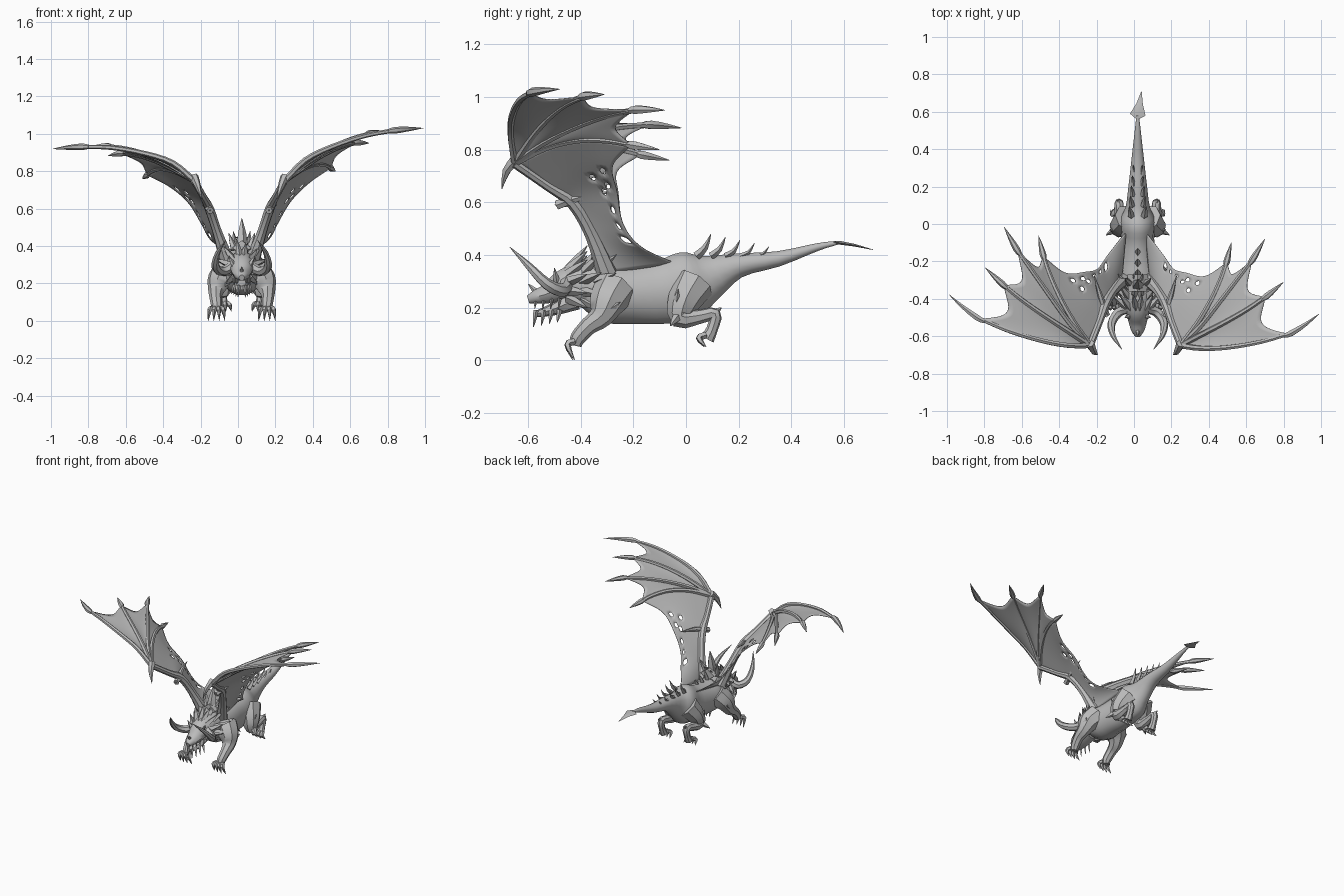
import bpy, bmesh, math, random
from mathutils import Vector

random.seed(4)
if "Cube" in bpy.data.objects:
    bpy.data.objects.remove(bpy.data.objects["Cube"], do_unlink=True)

grey = bpy.data.materials.new("stone grey")
grey.use_nodes = True
grey.diffuse_color = (.5, .5, .5, 1)
grey.node_tree.nodes["Principled BSDF"].inputs["Base Color"].default_value = (.5, .5, .5, 1)
MID = .02  # the body's centre line
parts = []


def finish(name, bm):
    bmesh.ops.recalc_face_normals(bm, faces=bm.faces)
    mesh = bpy.data.meshes.new(name)
    bm.to_mesh(mesh)
    bm.free()
    mesh.materials.append(grey)
    obj = bpy.data.objects.new(name, mesh)
    bpy.context.collection.objects.link(obj)
    parts.append(obj)
    return obj


def spline(points, steps):
    """Smooth every component of the points, radii included."""
    pts = [Vector(p) for p in points]
    pts = [pts[0] * 2 - pts[1]] + pts + [pts[-1] * 2 - pts[-2]]
    out = []
    for a, b, c, d in zip(pts, pts[1:], pts[2:], pts[3:]):
        for k in range(steps):
            t = k / steps
            out.append(b + (c - a) * t / 2 + (a * 2 - b * 5 + c * 4 - d) * t * t / 2
                       + (b * 3 - a - c * 3 + d) * t ** 3 / 2)
    return out + [pts[-2]]


def tube(name, points, sides=8, steps=3):
    """Loft rings along (x, y, z, radius) or (x, y, z, width, height) points."""
    pts = spline(points, steps) if steps > 1 else [Vector(p) for p in points]
    centres = [Vector(p[:3]) for p in pts]
    bm = bmesh.new()
    rings, side = [], None
    for i, (c, p) in enumerate(zip(centres, pts)):
        d = (centres[min(i + 1, len(pts) - 1)] - centres[max(i - 1, 0)]).normalized()
        if side is None:
            side = Vector((1, 0, 0)) if abs(d.x) < .8 else Vector((0, 0, 1))
        side = (side - d * d.dot(side)).normalized()
        up = d.cross(side)
        a, b = max(p[3], .001), max(p[-1], .001)
        angles = [math.tau * k / sides for k in range(sides)]
        rings.append([bm.verts.new(c + side * a * math.cos(t) + up * b * math.sin(t)) for t in angles])
    for r, q in zip(rings, rings[1:]):
        for k in range(sides):
            n = (k + 1) % sides
            bm.faces.new((r[k], r[n], q[n], q[k]))
    bm.faces.new(rings[0])
    bm.faces.new(rings[-1])
    return finish(name, bm)


def spike(name, base, tip, r, bend=(0, 0, 0), sides=5):
    base, tip = Vector(base), Vector(tip)
    mid = (base + tip) / 2 + Vector(bend)
    tube(name, [(*base, r), (*mid, r * .7), (*tip, .001)], sides, 2)


def sheet(name, point, rows, cols, holes=()):
    """Thin skin over a grid of points, with torn cells left out."""
    bm = bmesh.new()
    g = [[bm.verts.new(point(i / rows, j / cols)) for j in range(cols + 1)] for i in range(rows + 1)]
    for i in range(rows):
        for j in range(cols):
            if (i, j) not in holes:
                bm.faces.new((g[i][j], g[i + 1][j], g[i + 1][j + 1], g[i][j + 1]))
    obj = finish(name, bm)
    obj.modifiers.new("round holes", 'SUBSURF').levels = 1
    obj.modifiers["round holes"].render_levels = 1
    obj.modifiers.new("thickness", 'SOLIDIFY').thickness = .004
    return obj


def at(path, t):
    f = min(max(t, 0), 1) * (len(path) - 1)
    i = min(int(f), len(path) - 2)
    return path[i].lerp(path[i + 1], f - i)


# Torso and tail in one loft: (y, z, half width, half height)
trunk = [(-.38, .27, .07, .07), (-.3, .25, .11, .11), (-.2, .25, .1, .115), (-.08, .26, .088, .125),
         (.02, .29, .095, .13), (.09, .315, .065, .09), (.2, .36, .05, .048), (.35, .385, .033, .03),
         (.5, .43, .016, .015), (.58, .447, .007, .007)]
tube("torso_and_tail", [(MID, *p) for p in trunk], 14)
tube("tail_blade", [(MID, .56, .447, .006, .006), (MID, .585, .446, .042, .007),
                    (MID + .01, .64, .437, .018, .005), (MID + .02, .71, .42, .001)], 4, 1)

# Neck, head and jaw
skull = [(-.3, .27, .1, .1), (-.39, .29, .08, .085), (-.46, .285, .066, .065), (-.52, .255, .05, .042),
         (-.57, .24, .035, .028), (-.6, .23, .015, .016)]
tube("neck_and_head", [(MID, *p) for p in skull], 10)
tube("lower_jaw", [(MID, -.42, .23, .05, .04), (MID, -.5, .195, .04, .025), (MID, -.57, .175, .015, .012)], 8)
spike("nose_horn", (MID, -.56, .25), (MID, -.6, .29), .014)

# Crest of plates on the shoulders
tube("crest_block", [(MID, -.36, .39, .05, .04), (MID, -.27, .39, .055, .04)], 4, 1)
spike("crest_tall_spike", (MID, -.33, .38), (MID, -.3, .55), .035)
for i in range(3):
    y = -.27 + i * .055
    spike("back_spike", (MID, y, .35), (MID, y + .03, .43 - i * .01), .018, sides=4)

for s, word in ((1, "left"), (-1, "right")):
    def m(x, y, z, *r):
        return (MID + s * x, y, z, *r)

    # Horns sweeping out, forward and up
    tube(word + "_horn", [m(.04, -.45, .3, .026), m(.1, -.47, .265, .026), m(.14, -.53, .29, .022),
                          m(.13, -.6, .36, .014), m(.085, -.67, .43, .001)], 7)
    spike(word + "_brow_spike", m(.04, -.49, .29), m(.07, -.5, .35), .015)
    spike(word + "_crest_spike", m(.04, -.32, .38), m(.07, -.29, .47), .02)
    # Mane of spikes around the neck
    for row in range(3):
        for k in range(5):
            a = math.radians(80 - k * 32)
            r = .075 + row * .01
            reach = r + .045 + random.random() * .03
            y = -.45 + row * .055
            spike(word + "_mane_spike", m(r * .8 * math.cos(a), y, .28 + r * .8 * math.sin(a)),
                  m(reach * math.cos(a), y + .075, .29 + reach * math.sin(a)), .02, sides=4)
    # Chin spikes and teeth
    for k in range(4):
        y = -.57 + k * .03
        spike(word + "_chin_spike", m(.015 + k * .008, y, .19), m(.02 + k * .012, y - .01, .125 + k * .006), .01, sides=4)
        spike(word + "_tooth", m(.02 + k * .008, y, .235), m(.022 + k * .008, y - .005, .195), .007, sides=4)
    # Paired spikes along the tail root
    for k in range(5):
        y = .04 + k * .055
        spike(word + "_tail_spike", m(.034 - k * .004, y, .395), m(.045 - k * .005, y + .055, .48 - k * .012),
              .017 - k * .002, (0, .005, -.01), 4)

    # Legs with paws
    legs = {"front": [m(.07, -.27, .27, .08), m(.115, -.3, .22, .07), m(.135, -.325, .165, .046),
                      m(.14, -.37, .13, .034), m(.135, -.41, .085, .03), m(.135, -.42, .055, .022)],
            "hind": [m(.05, .03, .29, .08), m(.09, -.01, .22, .062), m(.1, -.02, .16, .042),
                     m(.1, .05, .165, .028), m(.1, .11, .175, .025), m(.1, .1, .12, .022), m(.1, .08, .08, .028)]}
    for where, path in legs.items():
        tube(f"{word}_{where}_leg", path, 8)
        foot = Vector(path[-1][:3])
        for k in range(4):
            out = (k - 1.5) * .02
            start = foot + Vector((out * .8, -.005, .015))
            knuckle = start + Vector((out * .4, -.025, -.012))
            tip = foot + Vector((out * 1.5, -.015 + abs(out) * .4, -.055 if where == "front" else -.03))
            tube(f"{word}_{where}_toe", [(*start, .013), (*knuckle, .013), (*tip, .001)], 5)
    spike(word + "_heel_spike", m(.1, .11, .18), m(.105, .135, .2), .014)
    spike(word + "_knee_spike", m(.12, -.03, .17), m(.17, -.06, .13), .02)
    spike(word + "_thigh_spike", m(.11, -.04, .19), m(.15, -.03, .27), .02)
    spike(word + "_elbow_spike", m(.15, -.31, .18), m(.17, -.25, .22), .02)

    # Wings: the right one is swept lower and further back
    def w(p):
        x, y, z = p
        if s > 0:
            return Vector(p)
        d = max(0, x - .25)
        return Vector((.02 - 1.02 * x, y + .14 * d, z - .15 * d))

    wrist = (.25, -.65, .75)
    ribs = [[(.36, -.665, .86), (.5, -.66, .93), (.68, -.63, .99), (.85, -.58, 1.02), (.99, -.48, 1.03)],
            [(.4, -.57, .87), (.55, -.49, .95), (.69, -.4, 1), (.8, -.31, 1.01)],
            [(.38, -.52, .84), (.5, -.36, .91), (.62, -.21, .95), (.7, -.08, .95)],
            [(.36, -.5, .82), (.44, -.35, .84), (.49, -.22, .82), (.52, -.1, .8)]]
    fingers = [spline([w(p) for p in [wrist] + rib], 6) for rib in ribs]
    END = .78
    for f in fingers:
        tube(word + "_wing_finger", [(*at(f, t), .016 - .006 * t) for t in (0, .2, .4, .6, .8)], 6)
        tube(word + "_finger_claw", [(*at(f, t), r) for t, r in ((.74, .011), (.79, .018), (.9, .011), (1, .001))], 6, 2)
    for a, b in zip(fingers, fingers[1:]):
        def web(u, v):
            t = v * (END - .13 * math.sin(math.pi * u))
            return at(a, t).lerp(at(b, t), u) - Vector((0, 0, .03)) * math.sin(math.pi * u) * v * (1 - v)
        sheet(word + "_wing_web", web, 8, 8)

    arm = [w(p) for p in (wrist, (.2, -.52, .66), (.17, -.43, .6), (.13, -.36, .48), (.08, -.3, .33))]
    tube(word + "_wing_arm", [(*p, r) for p, r in zip(arm, (.02, .02, .026, .026, .04))], 8)
    spike(word + "_wrist_claw", w((.25, -.64, .77)), w((.21, -.7, .65)), .024, (0, -.012, .01), 6)
    spike(word + "_arm_spike", w((.165, -.49, .59)), w((.23, -.27, .64)), .02, (0, 0, .012), 6)
    spike(word + "_arm_spike_base", w((.17, -.42, .6)), w((.165, -.5, .59)), .02)

    # Torn skin between the arm and the flank
    front_edge = spline(arm, 5)
    hind_edge = spline([at(fingers[3], END)] + [w(p) for p in (
        (.38, -.28, .74), (.28, -.26, .64), (.21, -.24, .52), (.16, -.17, .43), (.06, -.04, .37))], 5)

    def skin(u, v):
        p = at(front_edge, u).lerp(at(hind_edge, u), v)
        straight = front_edge[0].lerp(hind_edge[0], v)
        return p + (at(fingers[3], v * END) - straight) * (1 - u) ** 2
    sheet(word + "_wing_skin", skin, 18, 9, {(4, 7), (6, 7), (7, 6), (9, 7), (11, 7), (13, 6), (13, 7), (5, 5)})

# Smooth shading with sharp creases kept
bpy.ops.object.select_all(action='DESELECT')
for obj in parts:
    obj.select_set(True)
bpy.context.view_layer.objects.active = parts[0]
bpy.ops.object.shade_smooth_by_angle(angle=math.radians(40))
